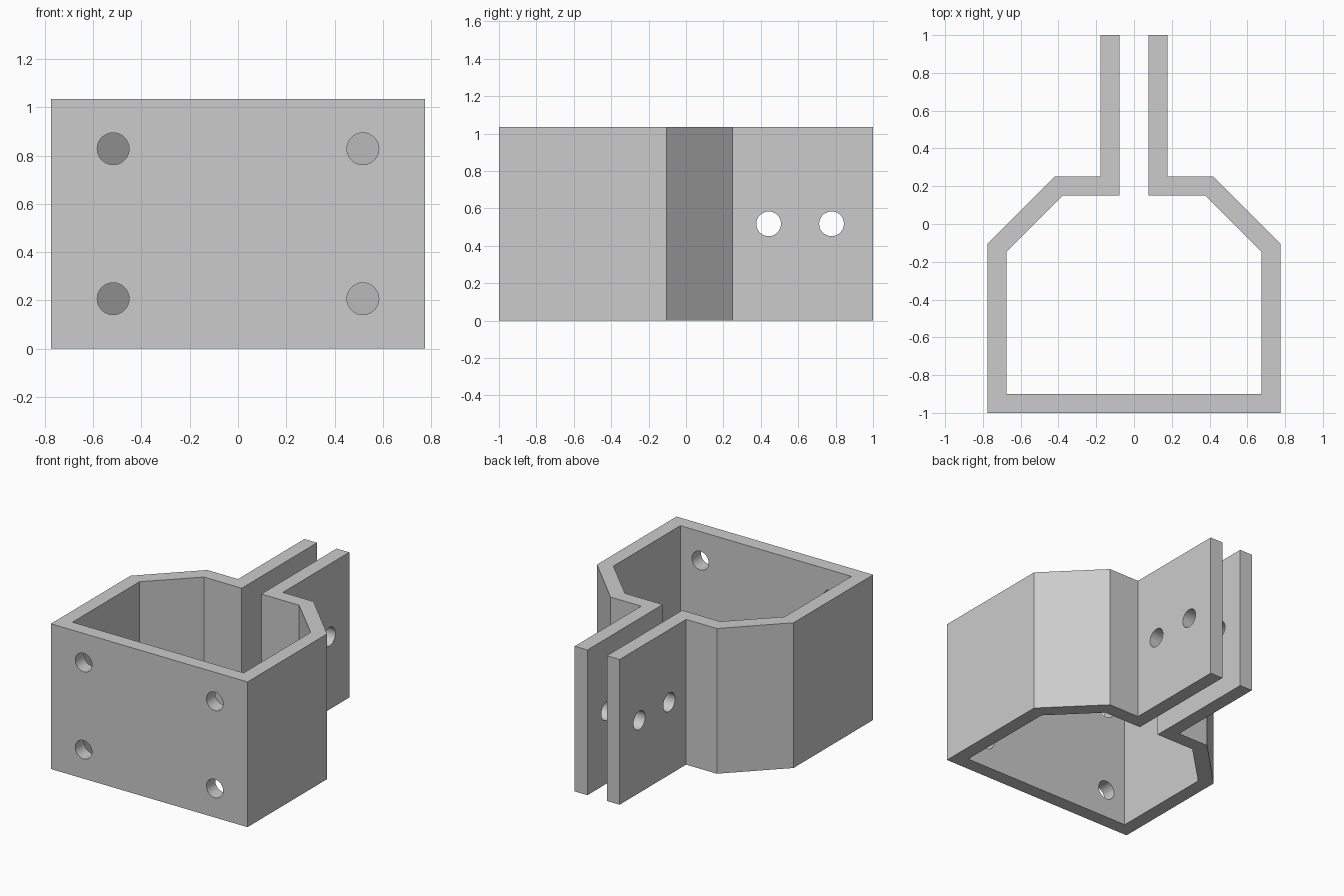
import bpy, bmesh, math
from mathutils import Matrix, Vector

if "Cube" in bpy.data.objects:
    bpy.data.objects.remove(bpy.data.objects["Cube"])

HEIGHT = 1.035
HOLE_R = 0.066

# Right half of the clamp outline, from front centre round to the inner front wall
half = [(0.775, -1.0), (0.775, -0.104), (0.419, 0.252), (0.177, 0.252),
        (0.177, 1.0), (0.077, 1.0), (0.077, 0.152), (0.375, 0.152),
        (0.675, -0.146), (0.675, -0.9)]
outline = half + [(-x, y) for x, y in reversed(half)]


def new_object(name, bm):
    bmesh.ops.recalc_face_normals(bm, faces=bm.faces)
    mesh = bpy.data.meshes.new(name)
    bm.to_mesh(mesh)
    bm.free()
    obj = bpy.data.objects.new(name, mesh)
    bpy.context.collection.objects.link(obj)
    return obj


def add_drill(bm, center, axis, length):
    rot = Vector((0, 0, 1)).rotation_difference(Vector(axis)).to_matrix().to_4x4()
    bmesh.ops.create_cone(bm, cap_ends=True, segments=48, radius1=HOLE_R,
                          radius2=HOLE_R, depth=length,
                          matrix=Matrix.Translation(center) @ rot)


# Clamp body: extruded outline
bm = bmesh.new()
face = bm.faces.new([bm.verts.new((x, y, 0)) for x, y in outline])
ext = bmesh.ops.extrude_face_region(bm, geom=[face], use_keep_orig=True)
top = [g for g in ext["geom"] if isinstance(g, bmesh.types.BMVert)]
bmesh.ops.translate(bm, verts=top, vec=(0, 0, HEIGHT))
clamp = new_object("clamp_bracket", bm)

# Drills: four mounting holes in the front plate, two bolt holes through the flanges
bm = bmesh.new()
for x in (-0.517, 0.517):
    for z in (0.207, 0.828):
        add_drill(bm, (x, -0.95, z), (0, 1, 0), 0.3)
for y in (0.442, 0.778):
    add_drill(bm, (0, y, HEIGHT / 2), (1, 0, 0), 0.6)
drills = new_object("hole_cutters", bm)
drills.hide_render = True

# Cut the holes, then discard the cutters
cut = clamp.modifiers.new("holes", 'BOOLEAN')
cut.operation = 'DIFFERENCE'
cut.solver = 'EXACT'
cut.object = drills
bpy.context.view_layer.objects.active = clamp
clamp.select_set(True)
bpy.ops.object.modifier_apply(modifier=cut.name)
bpy.data.objects.remove(drills, do_unlink=True)

# Smooth hole walls, crisp bends
bpy.ops.object.shade_smooth_by_angle(angle=math.radians(30))
